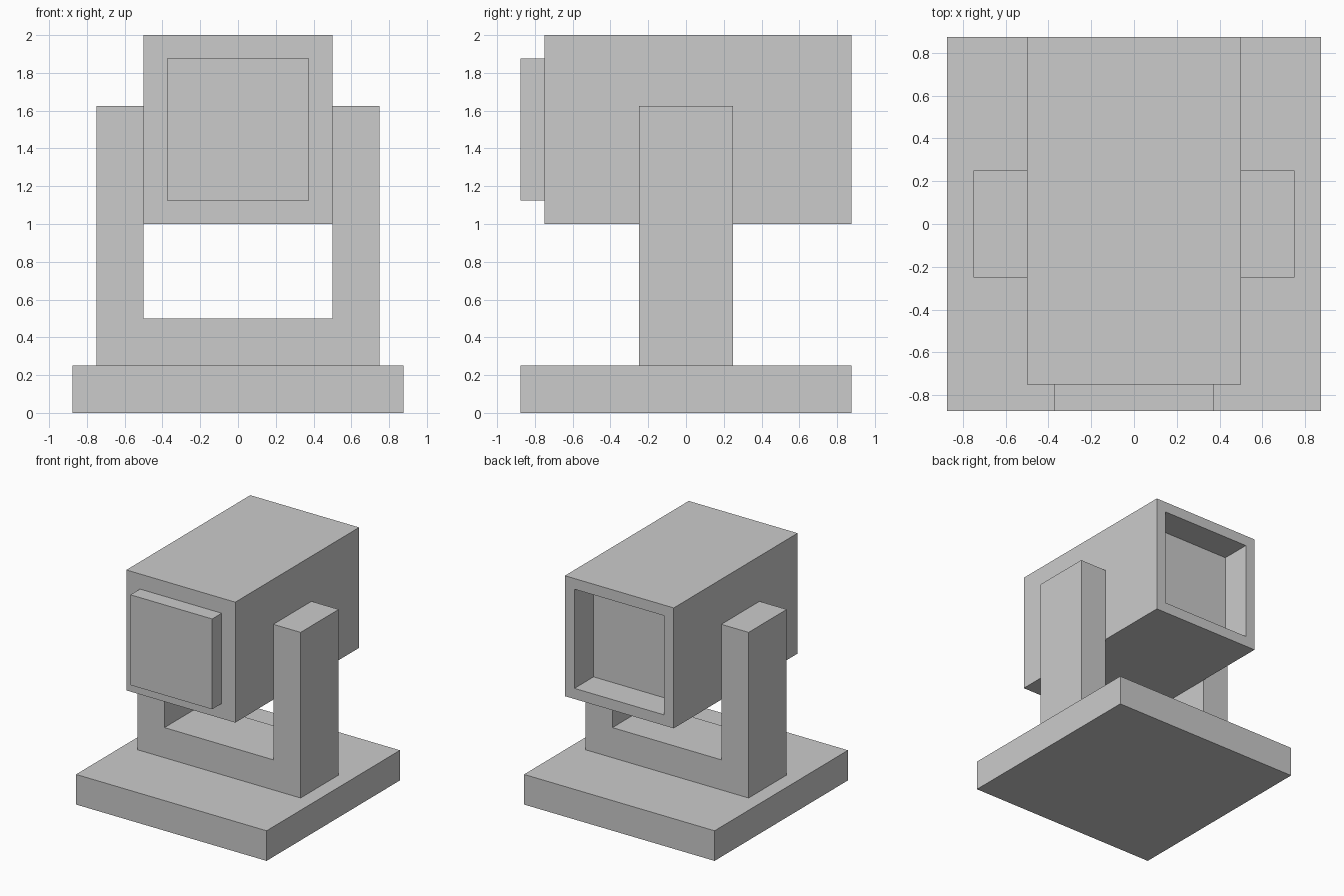
import bpy, bmesh
from mathutils import Vector

if "Cube" in bpy.data.objects:
    bpy.data.objects.remove(bpy.data.objects["Cube"])


def finish(name, bm):
    bmesh.ops.recalc_face_normals(bm, faces=bm.faces)
    mesh = bpy.data.meshes.new(name)
    bm.to_mesh(mesh)
    bm.free()
    obj = bpy.data.objects.new(name, mesh)
    bpy.context.collection.objects.link(obj)
    return obj


def box_bm(lo, hi):
    lo, hi = Vector(lo), Vector(hi)
    bm = bmesh.new()
    bmesh.ops.create_cube(bm, size=1)
    bmesh.ops.scale(bm, vec=hi - lo, verts=bm.verts)
    bmesh.ops.translate(bm, vec=(lo + hi) / 2, verts=bm.verts)
    return bm


# Square base plate
finish("base", box_bm((-0.875, -0.875, 0), (0.875, 0.875, 0.25)))

# U-shaped yoke: half profile mirrored, then extruded front to back
half = [(0.75, 0.25), (0.75, 1.625), (0.5, 1.625), (0.5, 0.5)]
profile = half + [(-x, z) for x, z in reversed(half)]
bm = bmesh.new()
face = bm.faces.new([bm.verts.new((x, -0.25, z)) for x, z in profile])
ext = bmesh.ops.extrude_face_region(bm, geom=[face], use_keep_orig=True)
verts = [g for g in ext["geom"] if isinstance(g, bmesh.types.BMVert)]
bmesh.ops.translate(bm, vec=(0, 0.5, 0), verts=verts)
finish("yoke", bm)

# Housing with a square recess in its back face
bm = box_bm((-0.5, -0.75, 1), (0.5, 0.875, 2))
bm.normal_update()
back = max(bm.faces, key=lambda f: f.calc_center_median().y)
bmesh.ops.inset_individual(bm, faces=[back], thickness=0.125)
pocket = bmesh.ops.extrude_discrete_faces(bm, faces=[back])["faces"][0]
bmesh.ops.translate(bm, vec=(0, -0.25, 0), verts=pocket.verts)
finish("housing", bm)

# Raised panel on the front
finish("front_panel", box_bm((-0.375, -0.875, 1.125), (0.375, -0.75, 1.875)))
